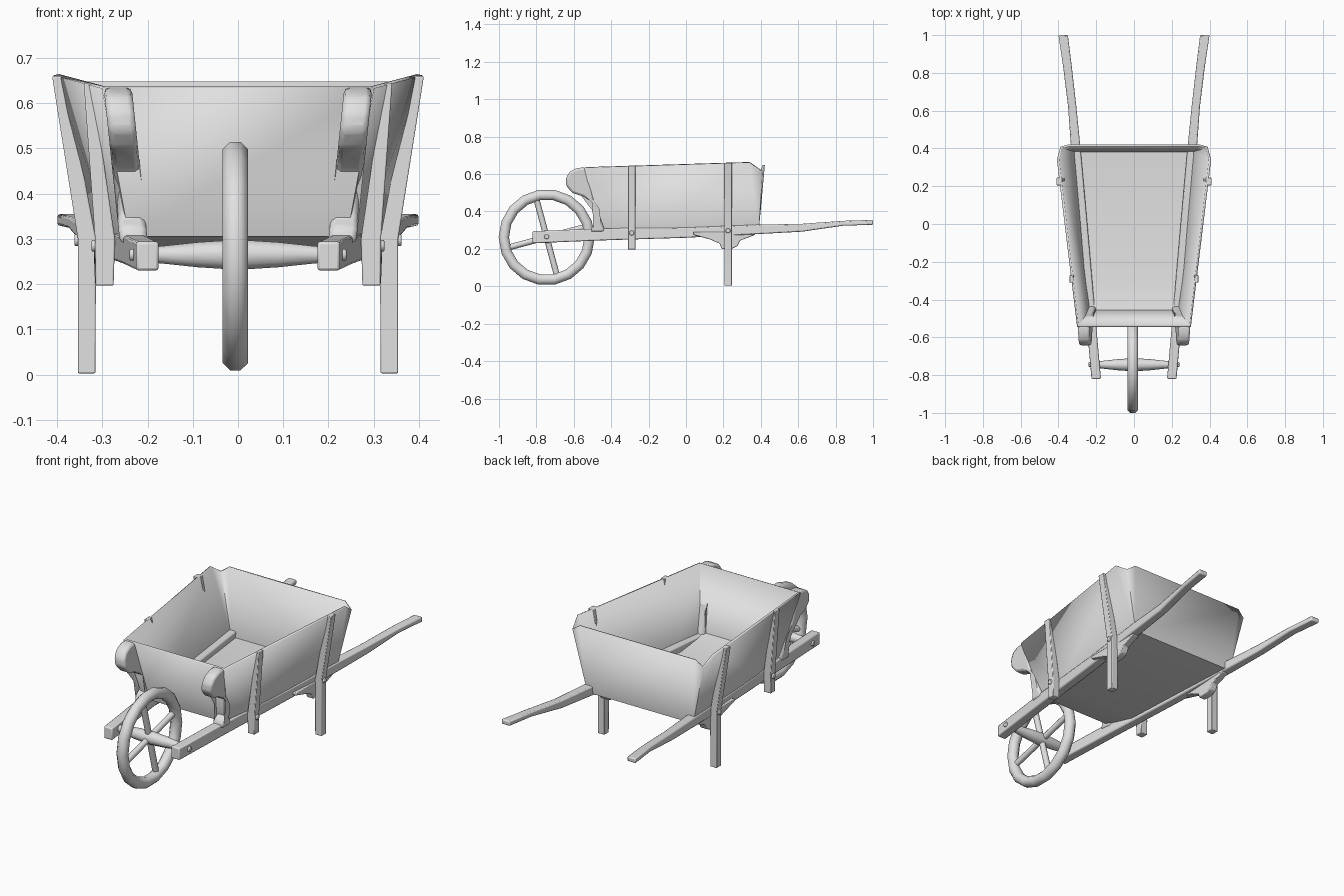
import bpy, bmesh, math
from mathutils import Vector, Matrix

old = bpy.data.objects.get("Cube")
if old:
    bpy.data.objects.remove(old, do_unlink=True)

wood = bpy.data.materials.new("plain_grey")
wood.use_nodes = True
GREY = (0.75, 0.75, 0.75, 1)
wood.diffuse_color = GREY
wood.node_tree.nodes["Principled BSDF"].inputs["Base Color"].default_value = GREY


def finish(name, bm, mirror=False, bevel=0, solid=0, angle=35):
    bmesh.ops.recalc_face_normals(bm, faces=bm.faces)
    mesh = bpy.data.meshes.new(name)
    bm.to_mesh(mesh)
    bm.free()
    obj = bpy.data.objects.new(name, mesh)
    bpy.context.collection.objects.link(obj)
    mesh.materials.append(wood)
    if solid:
        mod = obj.modifiers.new("thickness", 'SOLIDIFY')
        mod.thickness = solid
        mod.offset = 0
    if bevel:
        mod = obj.modifiers.new("soft_edges", 'BEVEL')
        mod.width = bevel
        mod.segments = 2
        mod.limit_method = 'ANGLE'
    if mirror:
        obj.modifiers.new("other_side", 'MIRROR')
    bpy.ops.object.select_all(action='DESELECT')
    obj.select_set(True)
    bpy.context.view_layer.objects.active = obj
    bpy.ops.object.shade_smooth_by_angle(angle=math.radians(angle))
    return obj


def loft(name, rings, **opts):
    """Skin a row of equal-sized rings and cap both ends."""
    bm = bmesh.new()
    loops = [[bm.verts.new(p) for p in ring] for ring in rings]
    n = len(loops[0])
    for a, b in zip(loops, loops[1:]):
        for i in range(n):
            j = (i + 1) % n
            bm.faces.new((a[i], a[j], b[j], b[i]))
    bm.faces.new(loops[0])
    bm.faces.new(loops[-1])
    return finish(name, bm, **opts)


def rod(name, start, end, radius, sides=8, **opts):
    a, b = Vector(start), Vector(end)
    turn = (b - a).to_track_quat('Z', 'Y').to_matrix().to_4x4()
    bm = bmesh.new()
    bmesh.ops.create_cone(bm, cap_ends=True, segments=sides, radius1=radius, radius2=radius,
                          depth=(b - a).length, matrix=Matrix.Translation((a + b) / 2) @ turn)
    return finish(name, bm, **opts)


# Tray: flared open box with dipped rear corners
bm = bmesh.new()
half = {
    "front_low": (0.238, -0.46, 0.31), "front_top": (0.297, -0.54, 0.635),
    "bend": (0.256, -0.28, 0.272), "back_low": (0.312, 0.385, 0.292),
    "wall_tip": (0.402, 0.34, 0.663), "dip": (0.385, 0.405, 0.618),
    "back_top": (0.345, 0.415, 0.648),
}
left = {k: bm.verts.new(p) for k, p in half.items()}
right = {k: bm.verts.new((-p[0], p[1], p[2])) for k, p in half.items()}
for side in (left, right):
    bm.faces.new([side[k] for k in ("front_low", "front_top", "bend")])
    bm.faces.new([side[k] for k in ("bend", "front_top", "wall_tip", "back_low")])
    bm.faces.new([side[k] for k in ("wall_tip", "dip", "back_low")])
    bm.faces.new([side[k] for k in ("dip", "back_top", "back_low")])
for a, b in (("front_top", "front_low"), ("front_low", "bend"),
             ("bend", "back_low"), ("back_low", "back_top")):
    bm.faces.new((left[a], left[b], right[b], right[a]))
finish("tray", bm, solid=0.013)

# Long side beams that become the handles: x, y, z, width, height
beam = [(0.2, -0.82, 0.262, 0.05, 0.064), (0.232, -0.46, 0.277, 0.05, 0.064),
        (0.272, 0, 0.287, 0.05, 0.055), (0.308, 0.4, 0.305, 0.05, 0.05),
        (0.327, 0.62, 0.313, 0.044, 0.042), (0.353, 0.84, 0.337, 0.046, 0.026),
        (0.375, 1, 0.342, 0.05, 0.026)]
loft("handle_beam", [[(x + sx * w / 2, y, z + sz * h / 2)
                      for sx, sz in ((-1, -1), (1, -1), (1, 1), (-1, 1))]
                     for x, y, z, w, h in beam], mirror=True, bevel=0.006)


# Uprights outside the walls: z, inner x, outer x
def upright(name, y, levels):
    loft(name, [[(a, y - 0.02, z), (b, y - 0.02, z), (b, y + 0.02, z), (a, y + 0.02, z)]
                for z, a, b in levels], mirror=True, bevel=0.003)


upright("front_post", -0.29, [(0.197, 0.275, 0.315), (0.3, 0.272, 0.316), (0.645, 0.322, 0.341)])
upright("rear_leg", 0.225, [(0.003, 0.315, 0.354), (0.3, 0.314, 0.354), (0.66, 0.382, 0.411)])


# Flat shapes cut from a side profile, leaning outward with height
def board(name, profile, x_low, x_high, z_low, z_high, width, bevel):
    def at(z):
        return x_low + (x_high - x_low) * (z - z_low) / (z_high - z_low)
    loft(name, [[(at(z) + s * width / 2, y, z) for y, z in profile] for s in (-1, 1)],
         mirror=True, bevel=bevel)


board("front_scroll", [(-0.43, 0.29), (-0.51, 0.29), (-0.5, 0.325), (-0.468, 0.35),
                       (-0.475, 0.41), (-0.5, 0.45), (-0.55, 0.48), (-0.61, 0.5),
                       (-0.642, 0.54), (-0.642, 0.58), (-0.62, 0.615), (-0.58, 0.633),
                       (-0.535, 0.635), (-0.49, 0.45)],
      0.23, 0.266, 0.29, 0.635, 0.062, 0.012)
board("leg_bracket", [(0.04, 0.275), (0.13, 0.25), (0.18, 0.228), (0.19, 0.2), (0.245, 0.2),
                      (0.275, 0.215), (0.29, 0.245), (0.37, 0.275), (0.37, 0.29), (0.04, 0.29)],
      0.296, 0.3, 0.2, 0.3, 0.04, 0.004)

# Bolts through posts, legs and axle ends
for name, x, y, z in (("post_bolt", 0.316, -0.29, 0.285), ("leg_bolt", 0.354, 0.225, 0.297),
                      ("axle_bolt", 0.232, -0.745, 0.265)):
    rod(name, (x - 0.02, y, z), (x + 0.008, y, z), 0.014, mirror=True, bevel=0.004)

# Wheel: rim, crossed spokes and spindle axle
HUB = Vector((-0.006, -0.745, 0.262))
bm = bmesh.new()
grid = []
for i in range(18):
    t = math.tau * i / 18
    grid.append([])
    for k in range(8):
        u = math.tau * (k + 0.5) / 8
        r = 0.229 + 0.03 * math.cos(u)
        grid[-1].append(bm.verts.new(HUB + Vector((0.03 * math.sin(u), r * math.cos(t), r * math.sin(t)))))
for i in range(18):
    for k in range(8):
        a, b, m = grid[i], grid[(i + 1) % 18], (k + 1) % 8
        bm.faces.new((a[k], a[m], b[m], b[k]))
finish("wheel_rim", bm, angle=60)

for i in range(2):
    t = math.radians(15 + 90 * i)
    arm = Vector((0, math.cos(t), math.sin(t))) * 0.215
    rod("wheel_spoke", HUB - arm, HUB + arm, 0.016, angle=60)

spindle = [(-0.225, 0.017), (-0.17, 0.02), (-0.09, 0.029), (0, 0.035),
           (0.09, 0.029), (0.17, 0.02), (0.225, 0.017)]
loft("axle", [[(x, HUB.y + r * math.cos(math.tau * k / 10), 0.265 + r * math.sin(math.tau * k / 10))
               for k in range(10)] for x, r in spindle], angle=50)
